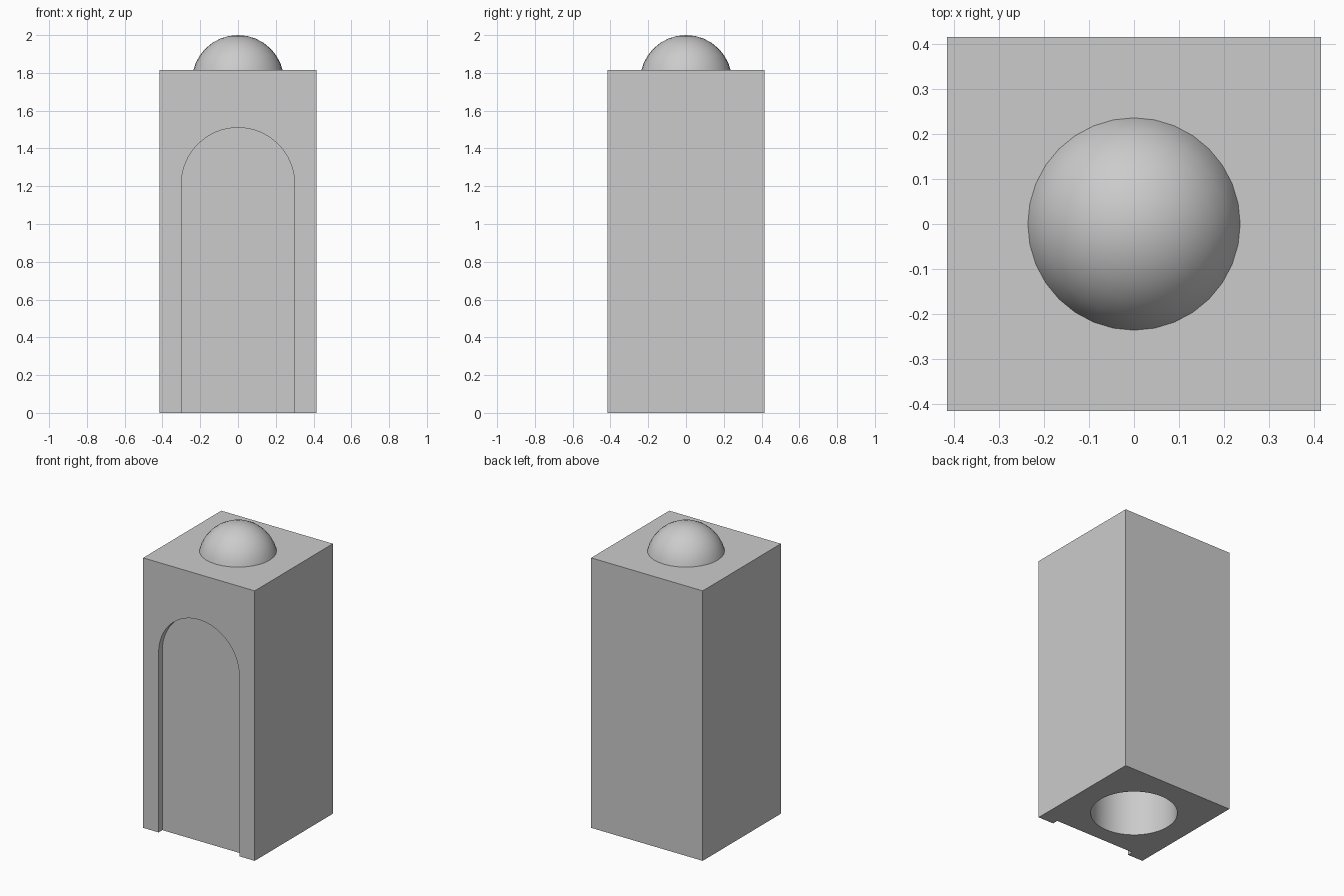
import bpy, bmesh
from math import cos, sin, pi, radians
from mathutils import Matrix

if "Cube" in bpy.data.objects:
    bpy.data.objects.remove(bpy.data.objects["Cube"])

HALF, HEIGHT = 0.415, 1.815
ARCH_R, SPRING, RECESS = 0.3, 1.21, 0.04
HOLE_R, HOLE_DEPTH = 0.266, 0.4
DOME_R = 0.244

stone = bpy.data.materials.new("plain_grey")
stone.use_nodes = True
grey = (0.6, 0.6, 0.6, 1)
stone.diffuse_color = grey
stone.node_tree.nodes["Principled BSDF"].inputs["Base Color"].default_value = grey


def make_object(name, bm):
    bmesh.ops.recalc_face_normals(bm, faces=bm.faces)
    mesh = bpy.data.meshes.new(name)
    bm.to_mesh(mesh)
    bm.free()
    mesh.materials.append(stone)
    obj = bpy.data.objects.new(name, mesh)
    bpy.context.collection.objects.link(obj)
    return obj


def select_only(obj):
    bpy.ops.object.select_all(action="DESELECT")
    obj.select_set(True)
    bpy.context.view_layer.objects.active = obj


def cut(target, cutter):
    mod = target.modifiers.new("cut", "BOOLEAN")
    mod.operation, mod.solver, mod.object = "DIFFERENCE", "EXACT", cutter
    select_only(target)
    bpy.ops.object.modifier_apply(modifier=mod.name)
    bpy.data.objects.remove(cutter)


# Square tower body
bm = bmesh.new()
bmesh.ops.create_cube(bm, size=1, matrix=Matrix.Translation((0, 0, HEIGHT / 2))
                      @ Matrix.Diagonal((2 * HALF, 2 * HALF, HEIGHT, 1)))
body = make_object("tower_body", bm)

# Shallow round-headed recess, open at the foot of the front
bm = bmesh.new()
front, back = -HALF - 0.1, -HALF + RECESS
outline = [(-ARCH_R, -0.1), (ARCH_R, -0.1)]
outline += [(ARCH_R * cos(pi * i / 32), SPRING + ARCH_R * sin(pi * i / 32))
            for i in range(33)]
face = bm.faces.new([bm.verts.new((x, front, z)) for x, z in outline])
sweep = bmesh.ops.extrude_face_region(bm, geom=[face])["geom"]
bmesh.ops.translate(bm, vec=(0, back - front, 0),
                    verts=[v for v in sweep if isinstance(v, bmesh.types.BMVert)])
cut(body, make_object("arch_cutter", bm))

# Round socket in the underside
bm = bmesh.new()
bmesh.ops.create_cone(bm, cap_ends=True, segments=48, radius1=HOLE_R,
                      radius2=HOLE_R, depth=2 * HOLE_DEPTH)
cut(body, make_object("socket_cutter", bm))

# Dome on the roof, trimmed at the roof plane
bm = bmesh.new()
bmesh.ops.create_uvsphere(bm, u_segments=32, v_segments=16, radius=DOME_R,
                          matrix=Matrix.Translation((0, 0, 2 - DOME_R)))
bmesh.ops.bisect_plane(bm, geom=bm.verts[:] + bm.edges[:] + bm.faces[:],
                       plane_co=(0, 0, HEIGHT), plane_no=(0, 0, 1), clear_inner=True)
dome = make_object("roof_dome", bm)

for obj in (body, dome):
    select_only(obj)
    bpy.ops.object.shade_smooth_by_angle(angle=radians(30))
